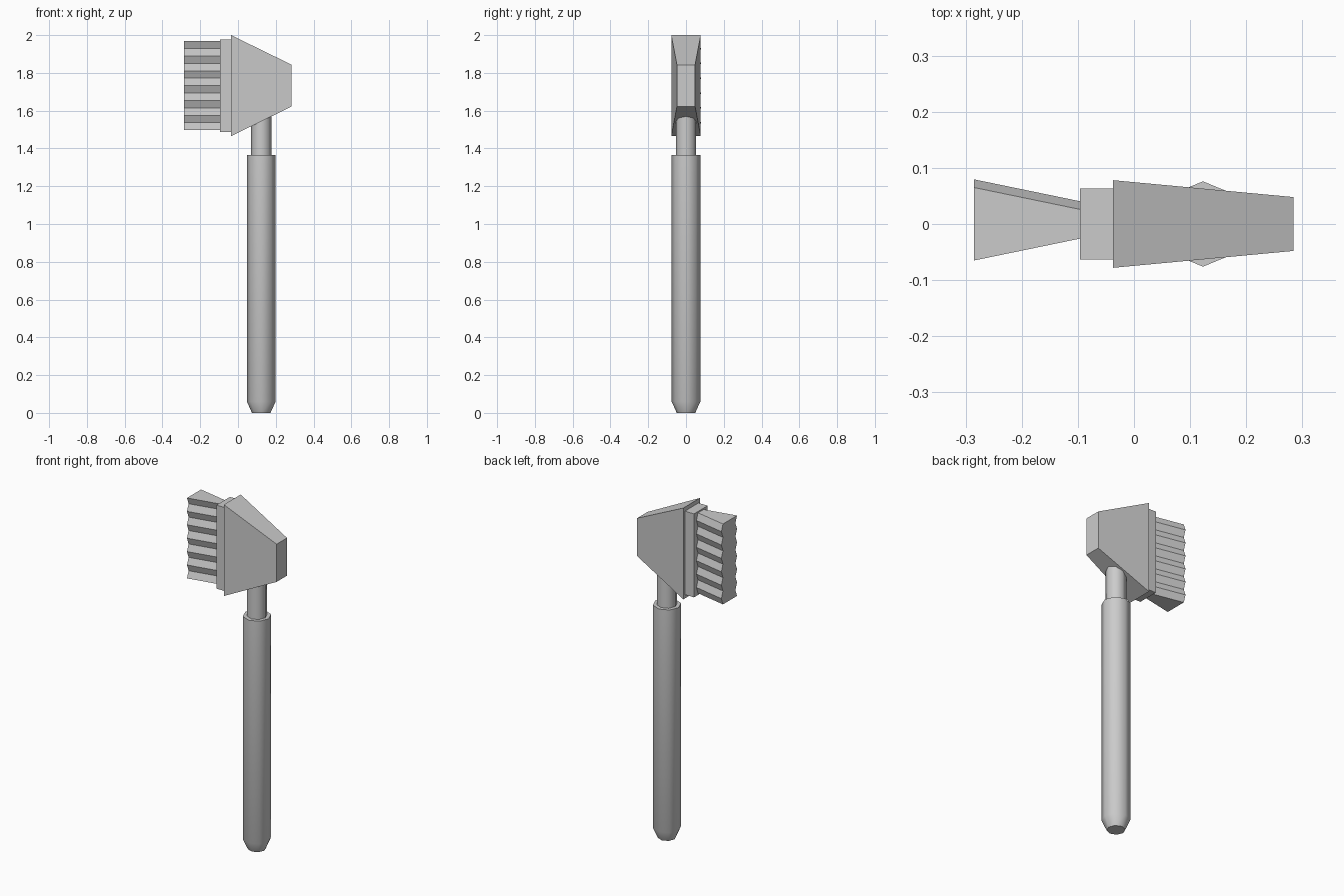
import bpy, bmesh, math

if "Cube" in bpy.data.objects:
    bpy.data.objects.remove(bpy.data.objects["Cube"])

grey = bpy.data.materials.new("light grey")
grey.diffuse_color = (0.6, 0.6, 0.6, 1)
grey.use_nodes = True
grey.node_tree.nodes["Principled BSDF"].inputs["Base Color"].default_value = grey.diffuse_color


def loft(name, sections, smooth=False):
    """Skin closed cross-sections with equal point counts and cap both ends."""
    bm = bmesh.new()
    rings = [[bm.verts.new(p) for p in s] for s in sections]
    n = len(rings[0])
    for a, b in zip(rings, rings[1:]):
        for i in range(n):
            j = (i + 1) % n
            bm.faces.new((a[i], a[j], b[j], b[i]))
    bm.faces.new(rings[0][::-1])
    bm.faces.new(rings[-1])
    bmesh.ops.recalc_face_normals(bm, faces=bm.faces)
    mesh = bpy.data.meshes.new(name)
    bm.to_mesh(mesh)
    bm.free()
    mesh.materials.append(grey)
    ob = bpy.data.objects.new(name, mesh)
    bpy.context.collection.objects.link(ob)
    if smooth:
        bpy.ops.object.select_all(action='DESELECT')
        ob.select_set(True)
        bpy.context.view_layer.objects.active = ob
        bpy.ops.object.shade_smooth_by_angle(angle=math.radians(50))
    return ob


def octagon(r, z, cx=0.123):
    return [(cx + r * math.cos(i * math.pi / 4), r * math.sin(i * math.pi / 4), z)
            for i in range(8)]


def rect(x, y, z0, z1):
    return [(x, -y, z0), (x, y, z0), (x, y, z1), (x, -y, z1)]


def zigzag(x, half, shift, z0=1.497, z1=1.968, bands=12):
    """Slab section whose two sides step sideways together."""
    pts = [(shift * (i % 2), z0 + (z1 - z0) * i / bands) for i in range(bands + 1)]
    return ([(x, half + s, z) for s, z in pts]
            + [(x, -half + s, z) for s, z in reversed(pts)])


# Handle with tapered foot, and the thinner neck running into the head
loft("handle", [octagon(0.049, 0), octagon(0.076, 0.06), octagon(0.076, 1.365)], True)
loft("neck", [octagon(0.054, 1.36), octagon(0.054, 1.65)], True)

# Tapered head and the plate holding the bristles
loft("head", [rect(-0.037, 0.078, 1.465, 2.0), rect(0.284, 0.048, 1.622, 1.843)])
loft("bristle_plate", [rect(-0.096, 0.063, 1.487, 1.976), rect(-0.036, 0.063, 1.487, 1.976)])

# Flared, ridged bristle block
loft("bristles", [zigzag(-0.285, 0.065, 0.0145), zigzag(-0.096, 0.026, 0.0145)])
